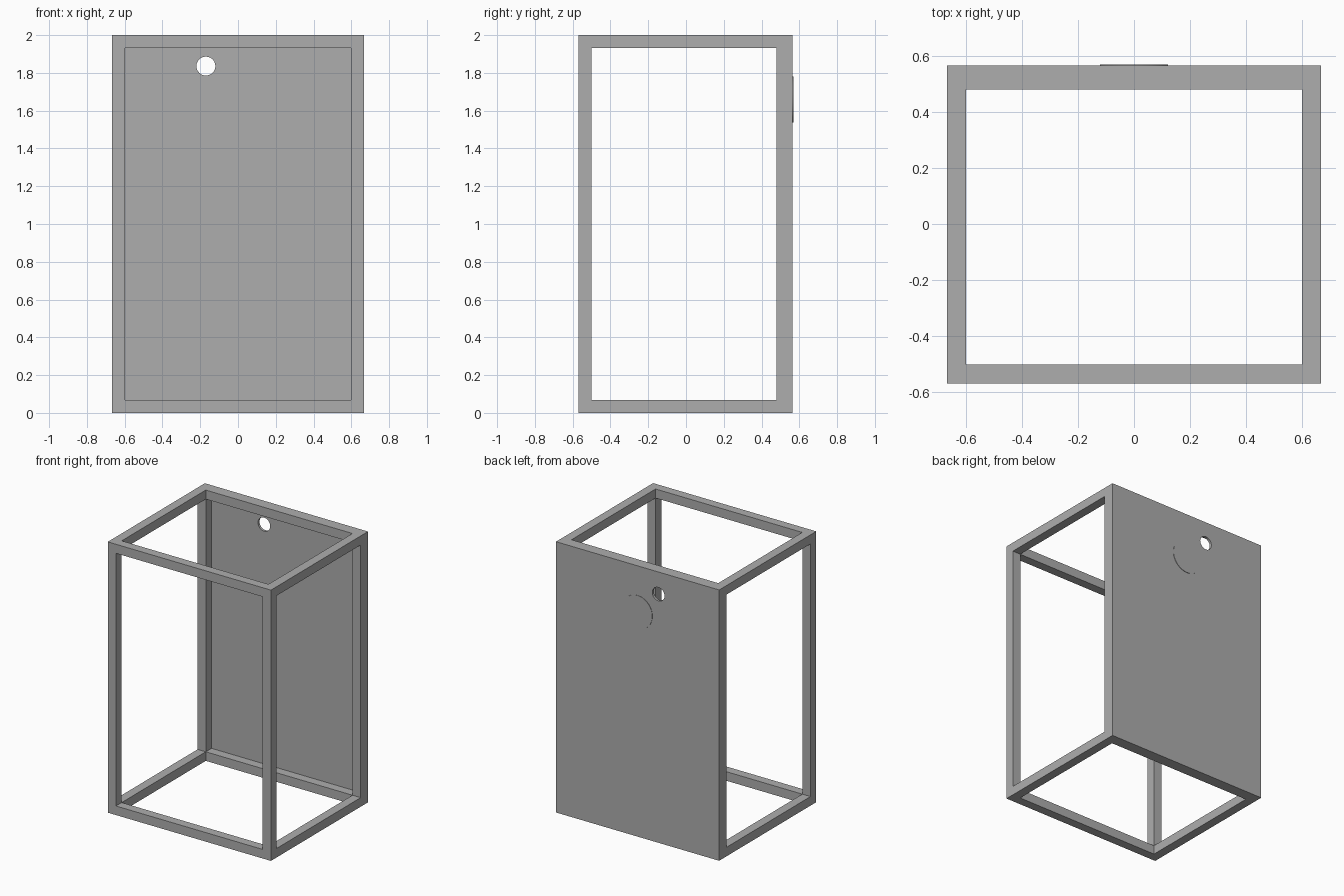
import bpy
import math

old = bpy.data.objects.get("Cube")
if old:
    bpy.data.objects.remove(old, do_unlink=True)

W, H = 1.333, 2.0              # overall width and height
BAR = 0.067                    # square section of the frame bars
FRONT, BACK = -0.568, 0.547    # front and back of the bar frame
PANEL_BACK = 0.565
DEPTH, MID = BACK - FRONT, (FRONT + BACK) / 2

grey = bpy.data.materials.new("mid grey")
grey.use_nodes = True
colour = (0.42, 0.42, 0.42, 1)
grey.diffuse_color = colour
grey.node_tree.nodes["Principled BSDF"].inputs["Base Color"].default_value = colour


def box(name, size, centre):
    bpy.ops.mesh.primitive_cube_add(size=1, location=centre)
    ob = bpy.context.object
    ob.name = name
    ob.scale = size
    bpy.ops.object.transform_apply(location=False, rotation=False, scale=True)
    ob.data.materials.append(grey)
    return ob


def disc(name, radius, depth, centre):
    bpy.ops.mesh.primitive_cylinder_add(vertices=48, radius=radius, depth=depth,
                                        location=centre, rotation=(math.pi / 2, 0, 0))
    ob = bpy.context.object
    ob.name = name
    ob.data.materials.append(grey)
    return ob


def cut(target, cutter):
    mod = target.modifiers.new("cut", "BOOLEAN")
    mod.operation = "DIFFERENCE"
    mod.solver = "EXACT"
    mod.object = cutter
    bpy.context.view_layer.objects.active = target
    bpy.ops.object.modifier_apply(modifier=mod.name)
    bpy.data.objects.remove(cutter, do_unlink=True)


# Bar frame: a block opened through along each axis
frame = box("bar_frame", (W, DEPTH, H), (0, MID, H / 2))
for axis in range(3):
    size = [W - 2 * BAR, DEPTH - 2 * BAR, H - 2 * BAR]
    size[axis] = 3
    cut(frame, box("frame_cutter", size, (0, MID, H / 2)))

# Back panel with a round through hole
panel = box("back_panel", (W, PANEL_BACK - BACK, H), (0, (BACK + PANEL_BACK) / 2, H / 2))
cut(panel, disc("hole_cutter", 0.05, 0.2, (-0.17, BACK, 1.836)))

# Thin raised disc on the outside of the panel
badge = disc("raised_disc", 0.122, 0.006, (0, PANEL_BACK, 1.66))

for ob in (panel, badge):
    bpy.ops.object.select_all(action="DESELECT")
    ob.select_set(True)
    bpy.context.view_layer.objects.active = ob
    bpy.ops.object.shade_smooth_by_angle(angle=math.radians(30))
